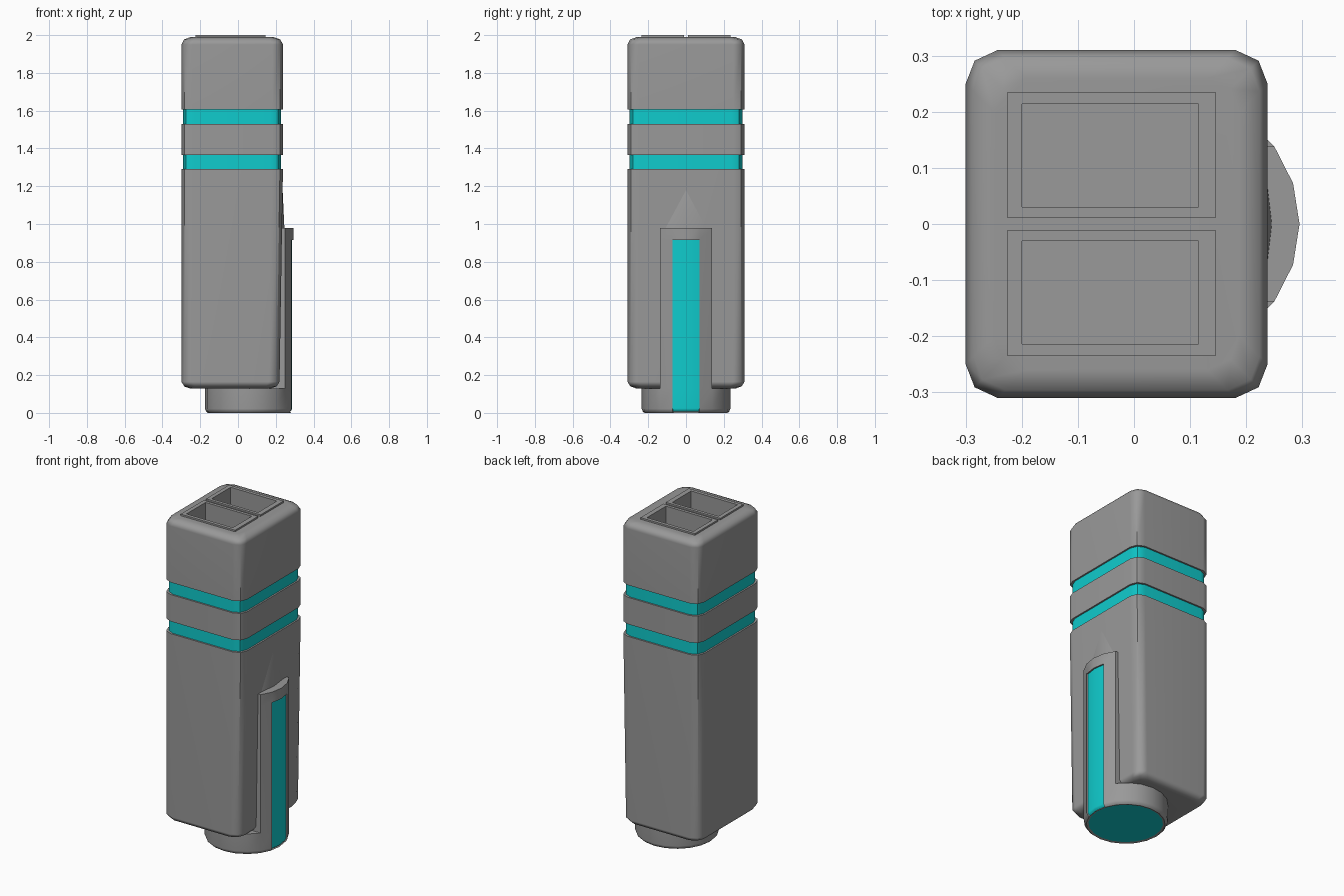
import bpy, bmesh, math
from mathutils import Vector

cube = bpy.data.objects.get("Cube")
if cube:
    bpy.data.objects.remove(cube)


def material(name, rgb):
    m = bpy.data.materials.new(name)
    m.use_nodes = True
    col = (*rgb, 1)
    m.diffuse_color = col
    m.node_tree.nodes["Principled BSDF"].inputs["Base Color"].default_value = col
    return m


GREY = material("grey metal", (0.32, 0.32, 0.32))
TEAL = material("teal trim", (0.005, 0.6, 0.61))


def finish(bm, name):
    bmesh.ops.recalc_face_normals(bm, faces=bm.faces)
    me = bpy.data.meshes.new(name)
    bm.to_mesh(me)
    bm.free()
    ob = bpy.data.objects.new(name, me)
    bpy.context.collection.objects.link(ob)
    me.materials.append(GREY)
    me.materials.append(TEAL)
    return ob


def activate(ob):
    bpy.ops.object.select_all(action='DESELECT')
    ob.select_set(True)
    bpy.context.view_layer.objects.active = ob


def smooth(ob):
    activate(ob)
    bpy.ops.object.shade_smooth_by_angle(angle=math.radians(42))
    mod = ob.modifiers.new("face weighted normals", 'WEIGHTED_NORMAL')
    mod.keep_sharp = True


def box(name, x0, x1, y0, y1, z0, z1):
    bm = bmesh.new()
    bmesh.ops.create_cube(bm, size=1)
    for v in bm.verts:
        v.co = Vector(((x0 + x1) / 2 + v.co.x * (x1 - x0),
                       (y0 + y1) / 2 + v.co.y * (y1 - y0),
                       (z0 + z1) / 2 + v.co.z * (z1 - z0)))
    return finish(bm, name)


def bridge(bm, a, b):
    n = len(a)
    return [bm.faces.new((a[i], a[(i + 1) % n], b[(i + 1) % n], b[i])) for i in range(n)]


# Casing: rounded rectangle lofted upward, with two recessed bands
def casing_ring(bm, z, inset):
    cx, hx, hy = -0.031, 0.269 - inset, 0.31 - inset
    corner = [(0, 0.06), (0.016, 0.019), (0.057, 0)]
    pts = []
    for sx, sy in ((1, 1), (-1, 1), (-1, -1), (1, -1)):
        quarter = [(cx + sx * (hx - dx), sy * (hy - dy)) for dx, dy in corner]
        pts += quarter if sx * sy > 0 else quarter[::-1]
    # the +x side leans in slightly toward the base
    lean = 0.018 if z < 0.5 else 0
    return [bm.verts.new((x - (lean if x > 0 else 0), y, z)) for x, y in pts]


levels = [(0.13, 0.045), (0.14, 0.016), (0.165, 0)]
bands = [(1.29, 1.365), (1.53, 1.605)]
for low, high in bands:
    levels += [(low, 0), (low, 0.01), (high, 0.01), (high, 0)]
levels += [(1.95, 0), (1.977, 0.014), (1.99, 0.05)]

bm = bmesh.new()
rings = [casing_ring(bm, z, i) for z, i in levels]
for k in range(len(rings) - 1):
    recessed = levels[k][1] == levels[k + 1][1] == 0.01
    for f in bridge(bm, rings[k], rings[k + 1]):
        f.material_index = int(recessed)
bm.faces.new(rings[0])
bm.faces.new(rings[-1])
casing = finish(bm, "casing")


# Raised socket rims on top, each with a rectangular well
def cut(ob, cutter):
    activate(ob)
    mod = ob.modifiers.new("well", 'BOOLEAN')
    mod.operation = 'DIFFERENCE'
    mod.object = cutter
    bpy.ops.object.modifier_apply(modifier=mod.name)


rims = []
for side, name in ((1, "back"), (-1, "front")):
    ys = sorted((side * 0.011, side * 0.235))
    ws = sorted((side * 0.03, side * 0.214))
    rim = box(name + "_socket_rim", -0.225, 0.145, *ys, 1.985, 2.0)
    cutter = box("well_cutter", -0.2, 0.115, *ws, 1.87, 2.1)
    cutter.hide_render = True
    cut(casing, cutter)
    cut(rim, cutter)
    bpy.data.objects.remove(cutter)
smooth(casing)

# Round foot with an upright rib rising from its +x side
SIDES, CX, R, RIB_BASE = 20, 0.06, 0.235, 0.13
bm = bmesh.new()


def circle(z, r):
    steps = [2 * math.pi * i / SIDES for i in range(-2, SIDES - 2)]
    return [bm.verts.new((CX + r * math.cos(a), r * math.sin(a), z)) for a in steps]


foot = [circle(0, 0.22), circle(0.008, 0.229), circle(0.022, R), circle(RIB_BASE, R)]
for a, b in zip(foot, foot[1:]):
    bridge(bm, a, b)
bottom = bm.faces.new(foot[0][::-1])
top = foot[-1]
arc = top[:5]
inner = [bm.verts.new((0.15, s * arc[4].co.y, RIB_BASE)) for s in (1, -1)]
rib = bm.faces.new(arc + inner)
bm.faces.new(top[4:] + [top[0], inner[1], inner[0]])

for z in (0.915, 0.98):
    ext = bmesh.ops.extrude_face_region(bm, geom=[rib])["geom"]
    bmesh.ops.delete(bm, geom=[rib], context='FACES_ONLY')
    for v in ext:
        if isinstance(v, bmesh.types.BMVert):
            v.co.z = z
    rib = next(f for f in ext if isinstance(f, bmesh.types.BMFace))
bmesh.ops.recalc_face_normals(bm, faces=bm.faces)

# Teal sole and the recessed teal strip up the rib
bmesh.ops.inset_region(bm, faces=[bottom], thickness=0.012, depth=-0.004)
bottom.material_index = 1
strip = [f for f in bm.faces if max(v.co.z for v in f.verts) < 0.92
         and f.calc_center_median().x > 0.26
         and abs(f.calc_center_median().y) < 0.05 and f.normal.x > 0.4]
bmesh.ops.inset_region(bm, faces=strip, thickness=0.001, depth=-0.008)
for f in strip:
    f.material_index = 1
smooth(finish(bm, "foot_and_rib"))

# Shallow swelling of the casing above the rib
bm = bmesh.new()
for co in ((0.2, 0.15, 0.97), (0.2, -0.15, 0.97), (0.232, 0.12, 0.97),
           (0.232, -0.12, 0.97), (0.246, 0, 0.97), (0.232, 0, 1.27), (0.2, 0, 1.27)):
    bm.verts.new(co)
bmesh.ops.convex_hull(bm, input=bm.verts)
smooth(finish(bm, "casing_swelling"))
